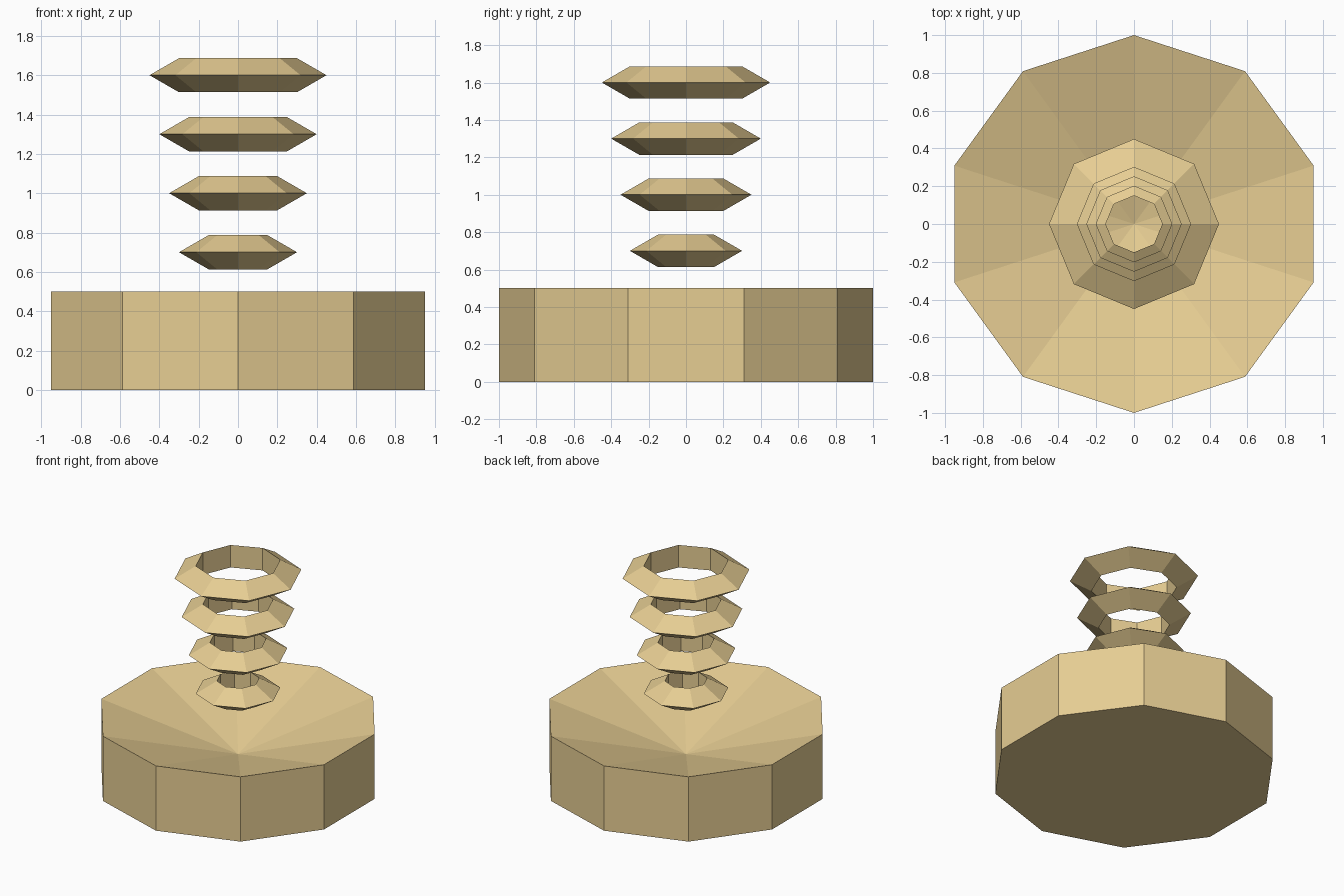
import bpy, bmesh, math

if "Cube" in bpy.data.objects:
    bpy.data.objects.remove(bpy.data.objects["Cube"])

tan = bpy.data.materials.new("tan")
tan.diffuse_color = (0.79, 0.61, 0.29, 1)
tan.use_nodes = True
tan.node_tree.nodes["Principled BSDF"].inputs["Base Color"].default_value = tan.diffuse_color


def circle(bm, n, r, z, start=0.0):
    return [bm.verts.new((r * math.cos(start + 2 * math.pi * i / n),
                          r * math.sin(start + 2 * math.pi * i / n), z))
            for i in range(n)]


def bridge(bm, a, b):
    n = len(a)
    for i in range(n):
        j = (i + 1) % n
        bm.faces.new((a[i], a[j], b[j], b[i]))


def finish(bm, name):
    bmesh.ops.recalc_face_normals(bm, faces=bm.faces[:])
    mesh = bpy.data.meshes.new(name)
    bm.to_mesh(mesh)
    bm.free()
    mesh.materials.append(tan)
    bpy.context.collection.objects.link(bpy.data.objects.new(name, mesh))


# Ten-sided base with a conical dish sunk into its top
bm = bmesh.new()
low = circle(bm, 10, 1, 0, math.pi / 2)
rim = circle(bm, 10, 1, 0.5, math.pi / 2)
bridge(bm, low, rim)
bm.faces.new(low[::-1])
apex = bm.verts.new((0, 0, 0.21))
for i in range(10):
    bm.faces.new((rim[i], rim[(i + 1) % 10], apex))
finish(bm, "dished_base")

# Floating eight-sided rings with triangular section, widening upward
for k in range(4):
    major, z = 0.2 + 0.05 * k, 0.7 + 0.3 * k
    bm = bmesh.new()
    loops = []
    for s in range(3):
        a = 2 * math.pi * s / 3
        loops.append(circle(bm, 8, major + 0.1 * math.cos(a), z + 0.1 * math.sin(a)))
    for s in range(3):
        bridge(bm, loops[s], loops[(s + 1) % 3])
    finish(bm, f"floating_ring_{k + 1}")
